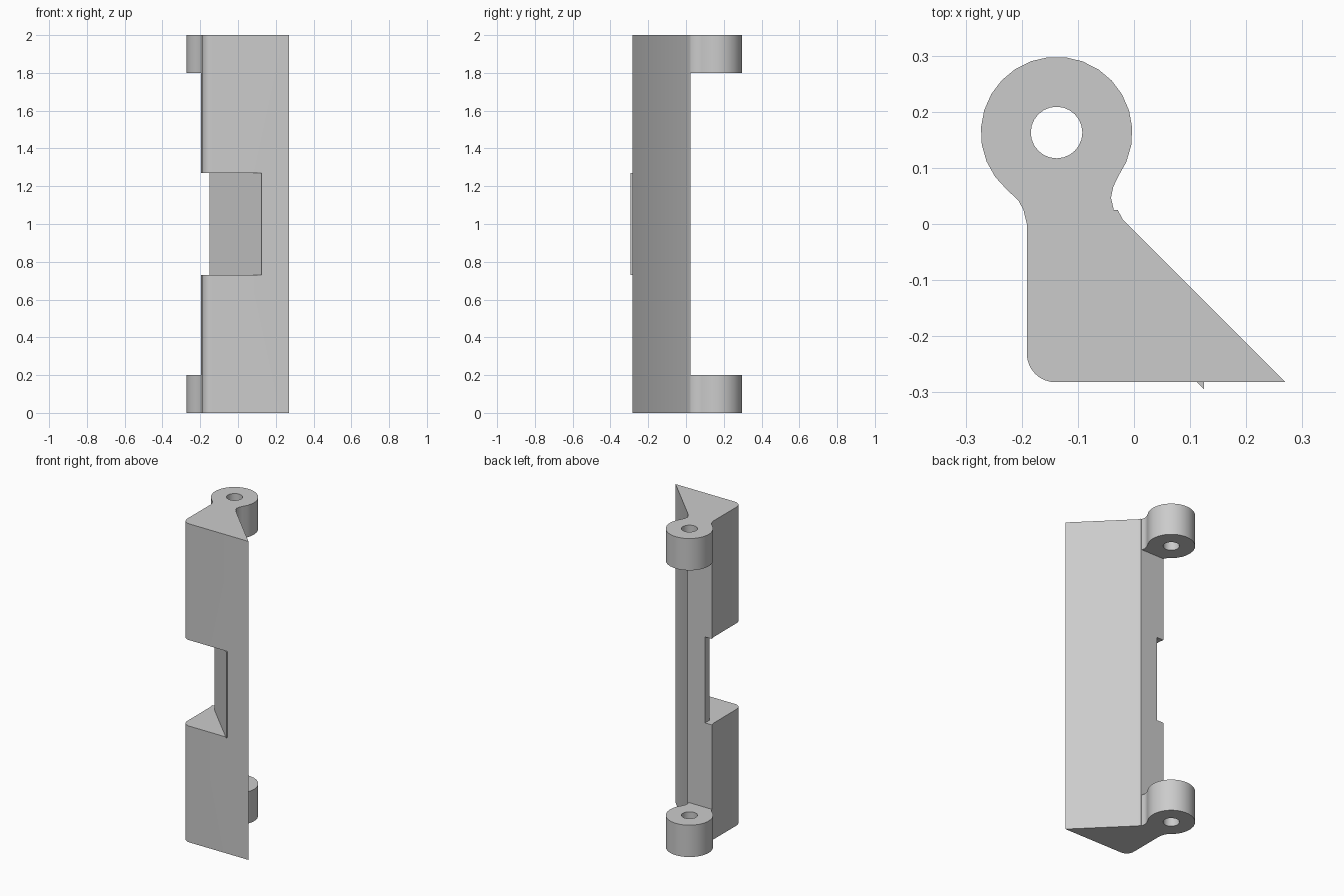
import bpy
import bmesh
from math import radians, cos, sin

cube = bpy.data.objects.get("Cube")
if cube:
    bpy.data.objects.remove(cube, do_unlink=True)

grey = bpy.data.materials.new("light grey")
grey.use_nodes = True
colour = (0.6, 0.6, 0.6, 1)
grey.diffuse_color = colour
grey.node_tree.nodes["Principled BSDF"].inputs["Base Color"].default_value = colour


def arc(cx, cy, r, start, end, steps):
    angles = [radians(start + (end - start) * i / steps) for i in range(steps + 1)]
    return [(cx + r * cos(a), cy + r * sin(a)) for a in angles]


def prism(name, profile, z0, z1):
    """Extrude a counter-clockwise plan outline between two heights."""
    bm = bmesh.new()
    base = bm.faces.new([bm.verts.new((x, y, z0)) for x, y in profile])
    top = bmesh.ops.extrude_face_region(bm, geom=[base])["geom"]
    bmesh.ops.translate(bm, vec=(0, 0, z1 - z0),
                        verts=[g for g in top if isinstance(g, bmesh.types.BMVert)])
    bmesh.ops.recalc_face_normals(bm, faces=bm.faces)
    mesh = bpy.data.meshes.new(name)
    bm.to_mesh(mesh)
    bm.free()
    mesh.materials.append(grey)
    obj = bpy.data.objects.new(name, mesh)
    bpy.context.collection.objects.link(obj)
    return obj


def select(obj):
    bpy.ops.object.select_all(action="DESELECT")
    obj.select_set(True)
    bpy.context.view_layer.objects.active = obj


def cut(obj, cutter):
    cutter.hide_render = True
    select(obj)
    mod = obj.modifiers.new("cut", "BOOLEAN")
    mod.operation = "DIFFERENCE"
    mod.solver = "EXACT"
    mod.object = cutter
    bpy.ops.object.modifier_apply(modifier=mod.name)
    bpy.data.objects.remove(cutter, do_unlink=True)


def smooth(obj):
    select(obj)
    bpy.ops.object.shade_smooth_by_angle(angle=radians(30))


# Wedge-shaped column with one rounded front edge
BACK = 0.025
body_profile = arc(-0.14, -0.231, 0.051, 180, 270, 8) + [
    (0.27, -0.282), (-0.02, 0.008), (-0.029, BACK), (-0.197, BACK), (-0.191, 0)]
body = prism("wedge_body", body_profile, 0, 2)

# Slanted notch halfway up, leaving a wall along the sloping side
NOTCH = (0.73, 1.27)
notch_profile = [(-0.3, -0.4), (0.23, -0.4), (-0.15, -0.02), (-0.15, 0.1), (-0.3, 0.1)]
cut(body, prism("notch_cutter", notch_profile, *NOTCH))
smooth(body)

# Small lip on the edge of the notch
prism("notch_lip", [(0.112, -0.282), (0.125, -0.295), (0.125, -0.282)], *NOTCH)

# Pivot lugs with filleted necks, at both ends
PIVOT = (-0.138, 0.163)
lug_profile = arc(*PIVOT, 0.135, -36, 229, 20) + [
    (-0.206, 0.042), (-0.197, BACK), (-0.036, BACK), (-0.041, 0.047), (-0.037, 0.066)]
for name, z0, z1 in (("lower_lug", 0, 0.2), ("upper_lug", 1.8, 2)):
    lug = prism(name, lug_profile, z0, z1)
    hole = arc(*PIVOT, 0.046, 0, 345, 23)
    cut(lug, prism("hole_cutter", hole, z0 - 0.1, z1 + 0.1))
    smooth(lug)
